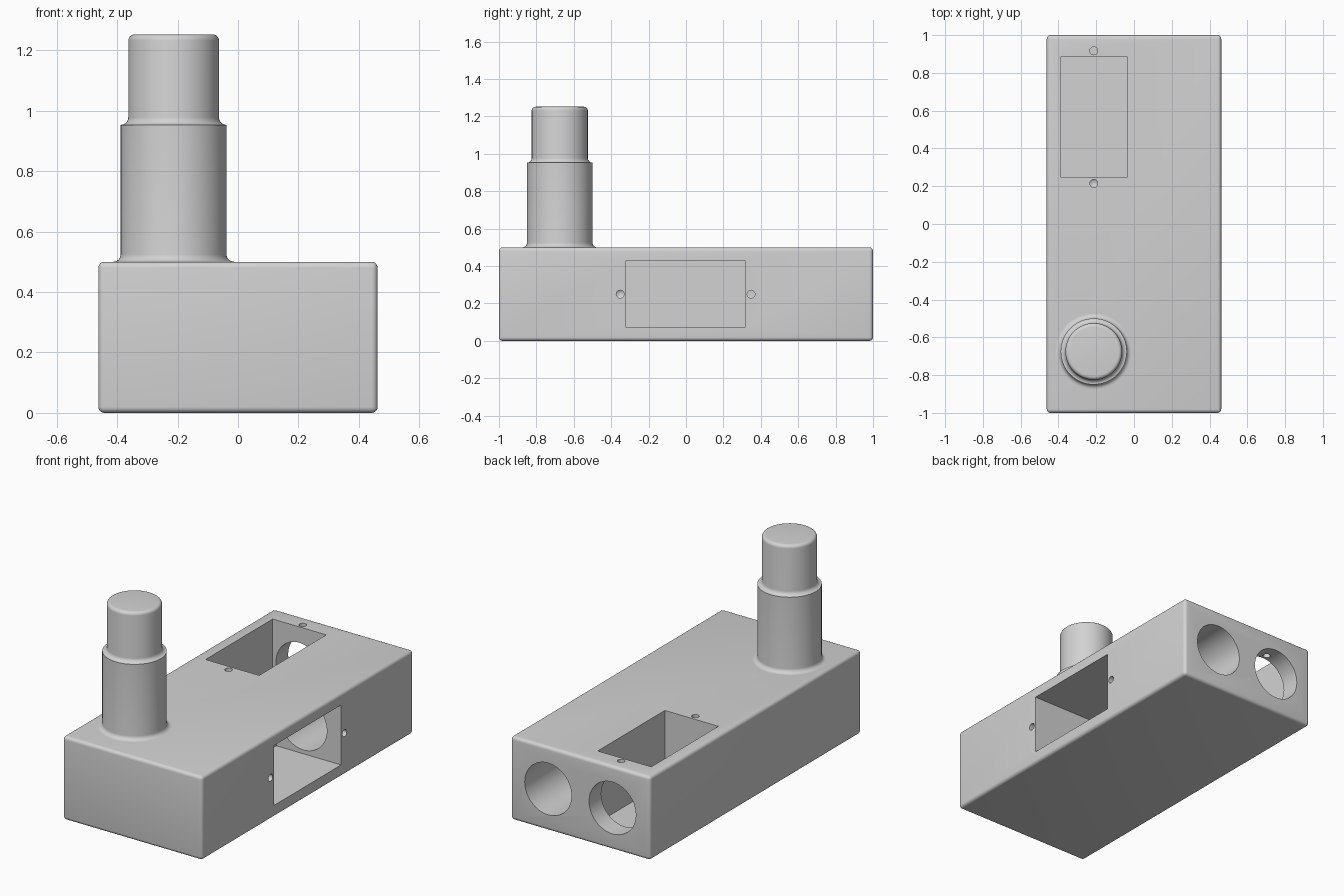
import bpy
import bmesh
from math import sin, cos, pi, radians
from mathutils import Matrix, Vector

cube = bpy.data.objects.get("Cube")
if cube:
    bpy.data.objects.remove(cube, do_unlink=True)

GREY = (0.65, 0.65, 0.65, 1.0)
grey = bpy.data.materials.new("plain grey")
grey.use_nodes = True
grey.diffuse_color = GREY
grey.node_tree.nodes["Principled BSDF"].inputs["Base Color"].default_value = GREY


def make_object(name, bm):
    bmesh.ops.recalc_face_normals(bm, faces=bm.faces)
    mesh = bpy.data.meshes.new(name)
    bm.to_mesh(mesh)
    bm.free()
    mesh.materials.append(grey)
    obj = bpy.data.objects.new(name, mesh)
    bpy.context.collection.objects.link(obj)
    return obj


def box(name, low, high, bevel=0):
    low, high = Vector(low), Vector(high)
    bm = bmesh.new()
    size = Matrix.Diagonal((*(high - low), 1))
    bmesh.ops.create_cube(bm, size=1, matrix=Matrix.Translation((low + high) / 2) @ size)
    if bevel:
        bmesh.ops.bevel(bm, geom=bm.edges[:], offset=bevel, segments=5,
                        profile=0.5, affect='EDGES')
    return make_object(name, bm)


def lathe(name, profile, matrix, steps=64):
    """Spin (radius, height) points around z, then place the result."""
    bm = bmesh.new()
    verts = [bm.verts.new((r, 0, z)) for r, z in profile]
    edges = [bm.edges.new(pair) for pair in zip(verts, verts[1:])]
    bmesh.ops.spin(bm, geom=verts + edges, cent=(0, 0, 0), axis=(0, 0, 1),
                   angle=2 * pi, steps=steps, use_merge=True)
    bmesh.ops.remove_doubles(bm, verts=bm.verts, dist=1e-5)
    bmesh.ops.transform(bm, matrix=matrix, verts=bm.verts)
    return make_object(name, bm)


def arc(r, z, radius, start, end, steps=6):
    angles = [radians(start + (end - start) * i / steps) for i in range(steps + 1)]
    return [(r + radius * cos(a), z + radius * sin(a)) for a in angles]


def select_only(obj):
    bpy.ops.object.select_all(action='DESELECT')
    obj.select_set(True)
    bpy.context.view_layer.objects.active = obj


def cut(target, cutter):
    cutter.hide_render = True
    mod = target.modifiers.new("cut", 'BOOLEAN')
    mod.operation = 'DIFFERENCE'
    mod.solver = 'EXACT'
    mod.object = cutter
    select_only(target)
    bpy.ops.object.modifier_apply(modifier=mod.name)
    bpy.data.objects.remove(cutter, do_unlink=True)


# Rounded block
HALF = 0.462
LANE = 0.213
MID = 0.25
block = box("block", (-HALF, -1, 0), (HALF, 1, 0.5), bevel=0.02)

# Rectangular pockets in the top and in the left side
cut(block, box("top_pocket", (-0.39, 0.25, 0.07), (-0.035, 0.885, 0.6)))
cut(block, box("side_pocket", (0.033, -0.32, 0.072), (0.6, 0.315, 0.43)))

# Round passages from the back into each pocket
for x, front in ((-LANE, 0.8), (LANE, 0.25)):
    place = Matrix.Translation((x, front, MID)) @ Matrix.Rotation(-pi / 2, 4, 'X')
    length = 1.1 - front
    cut(block, lathe("passage", [(0, 0), (0.155, 0), (0.155, length), (0, length)], place))

# Small drilled screw holes at both ends of each pocket
drill = [(0, -0.15), (0.021, -0.135), (0.021, 0.05), (0, 0.05)]
for y in (0.215, 0.917):
    cut(block, lathe("screw_hole", drill, Matrix.Translation((-LANE, y, 0.5)), 24))
for y in (-0.352, 0.348):
    place = Matrix.Translation((HALF, y, MID)) @ Matrix.Rotation(pi / 2, 4, 'Y')
    cut(block, lathe("screw_hole", drill, place, 24))

# Stepped post with filleted foot, shoulder and rounded tip
profile = [(0.2, 0.495)]
profile += arc(0.2, 0.525, 0.025, 270, 180)
profile += [(0.175, 0.953)]
profile += arc(0.175, 0.978, 0.025, 270, 180)
profile += arc(0.13, 1.232, 0.02, 0, 90)
profile += [(0, 1.252)]
post = lathe("post", profile, Matrix.Translation((-LANE, -0.675, 0)))

for obj in (block, post):
    select_only(obj)
    bpy.ops.object.shade_smooth_by_angle(angle=radians(30))
